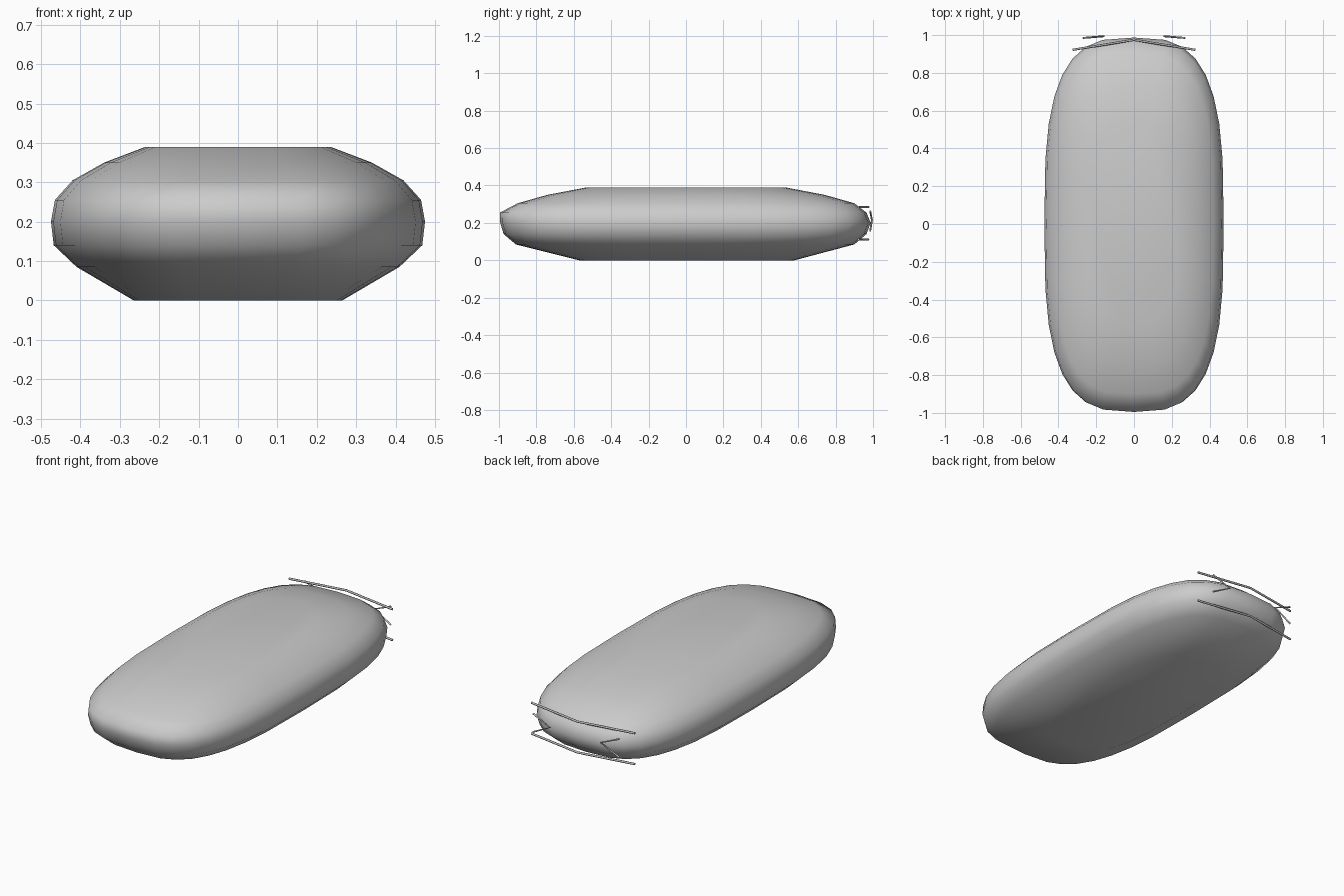
import bpy, bmesh, math

if "Cube" in bpy.data.objects:
    bpy.data.objects.remove(bpy.data.objects["Cube"])

# Cushion-like body: stacked rounded outlines (z, half width, front reach, back reach)
LEVELS = [
    (0.00, 0.265, 0.57, 0.58),
    (0.085, 0.41, 0.91, 0.90),
    (0.14, 0.468, 0.975, 0.965),
    (0.20, 0.475, 0.993, 0.987),
    (0.255, 0.465, 0.995, 0.965),
    (0.305, 0.42, 0.90, 0.90),
    (0.35, 0.34, 0.74, 0.74),
    (0.39, 0.235, 0.53, 0.53),
]
SIDES, POWER = 32, 3.1


def outline(bm, z, half, front, back):
    ring = []
    for i in range(SIDES):
        a = 2 * math.pi * i / SIDES
        c, s = math.cos(a), math.sin(a)
        x = math.copysign(abs(c) ** (2 / POWER), c) * half
        y = math.copysign(abs(s) ** (2 / POWER), s) * (back if s > 0 else front)
        ring.append(bm.verts.new((x, y, z)))
    return ring


bm = bmesh.new()
rings = [outline(bm, *level) for level in LEVELS]
for low, high in zip(rings, rings[1:]):
    for i in range(SIDES):
        j = (i + 1) % SIDES
        bm.faces.new((low[i], low[j], high[j], high[i]))
bm.faces.new(rings[0][::-1])
bm.faces.new(rings[-1])
for f in bm.faces:
    f.smooth = True
mesh = bpy.data.meshes.new("body")
bm.to_mesh(mesh)
bm.free()
body = bpy.data.objects.new("body", mesh)
bpy.context.collection.objects.link(body)


# Thin bent rods on the back end
def rod(name, points, radius=0.006):
    curve = bpy.data.curves.new(name, 'CURVE')
    curve.dimensions = '3D'
    curve.bevel_depth = radius
    curve.bevel_resolution = 1
    curve.use_fill_caps = True
    spline = curve.splines.new('POLY')
    spline.points.add(len(points) - 1)
    for p, co in zip(spline.points, points):
        p.co = (*co, 1)
    obj = bpy.data.objects.new(name, curve)
    bpy.context.collection.objects.link(obj)


# Long upper and lower trim rods
for name, z in (("upper_trim_rod", 0.285), ("lower_trim_rod", 0.11)):
    rod(name, [(-0.325, 0.922, z), (0, 0.975, z), (0.325, 0.922, z)])

# Small chevrons pointing inwards
for name, s in (("left_chevron", -1), ("right_chevron", 1)):
    rod(name, [(s * 0.27, 0.985, 0.262), (s * 0.16, 0.994, 0.215),
               (s * 0.27, 0.985, 0.158)], 0.005)
